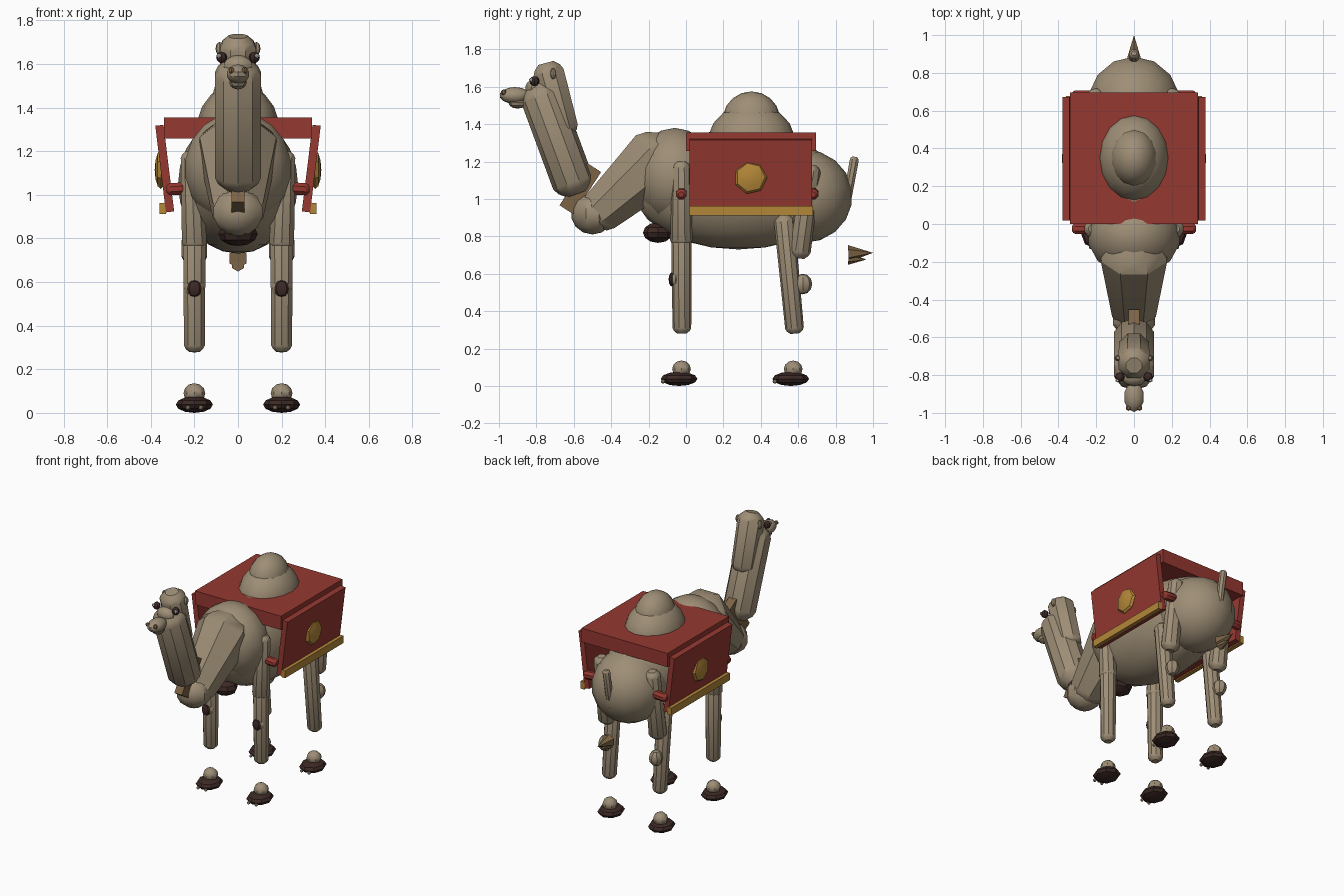
import bpy, bmesh, math
from mathutils import Vector, Matrix

if "Cube" in bpy.data.objects:
    bpy.data.objects.remove(bpy.data.objects["Cube"])


def mat(name, c):
    m = bpy.data.materials.new(name)
    m.diffuse_color = (*c, 1)
    m.use_nodes = True
    m.node_tree.nodes["Principled BSDF"].inputs["Base Color"].default_value = m.diffuse_color
    return m


FUR = mat("fur", (0.34, 0.27, 0.18))
RED = mat("red_cloth", (0.30, 0.04, 0.03))
GOLD = mat("gold_trim", (0.45, 0.24, 0.04))
DARK = mat("dark_hide", (0.045, 0.022, 0.018))
BROWN = mat("brown_hair", (0.20, 0.125, 0.06))
WHITE = mat("white", (0.8, 0.8, 0.78))


def finish(name, bm, m, angle=32):
    bmesh.ops.recalc_face_normals(bm, faces=bm.faces)
    me = bpy.data.meshes.new(name)
    bm.to_mesh(me)
    bm.free()
    me.materials.append(m)
    o = bpy.data.objects.new(name, me)
    bpy.context.collection.objects.link(o)
    bpy.ops.object.select_all(action='DESELECT')
    o.select_set(True)
    bpy.context.view_layer.objects.active = o
    bpy.ops.object.shade_smooth_by_angle(angle=math.radians(angle))
    return o


def ball(name, loc, rad, m=FUR, seg=14, rings=9, tilt=0):
    bm = bmesh.new()
    bmesh.ops.create_uvsphere(bm, u_segments=seg, v_segments=rings, radius=1)
    bm.transform(Matrix.Translation(loc) @ Matrix.Rotation(tilt, 4, 'X') @ Matrix.Diagonal((*rad, 1)))
    return finish(name, bm, m)


def box(name, loc, size, m, rot=0, axis='X'):
    bm = bmesh.new()
    bmesh.ops.create_cube(bm, size=1)
    bm.transform(Matrix.Translation(loc) @ Matrix.Rotation(rot, 4, axis) @ Matrix.Diagonal((*size, 1)))
    return finish(name, bm, m)


def limb(name, a, b, ra, rb, m=FUR, sides=10, cap=0.6):
    """Tapered tube from a to b with chamfered ends beyond each point."""
    a, b = Vector(a), Vector(b)
    d = (b - a).normalized()
    q = Vector((0, 0, 1)).rotation_difference(d)
    prof = [(a - d * ra * cap, ra * .5), (a - d * ra * cap * .5, ra * .85), (a, ra),
            (b, rb), (b + d * rb * cap * .5, rb * .85), (b + d * rb * cap, rb * .5)]
    bm = bmesh.new()
    rings = []
    for c, r in prof:
        rings.append([bm.verts.new(c + q @ Vector((r * math.cos(t), r * math.sin(t), 0)))
                      for t in (2 * math.pi * (i + .5) / sides for i in range(sides))])
    for u, v in zip(rings, rings[1:]):
        for i in range(sides):
            j = (i + 1) % sides
            bm.faces.new((u[i], u[j], v[j], v[i]))
    bm.faces.new(rings[0])
    bm.faces.new(rings[-1])
    return finish(name, bm, m)


def cone(name, base, tip, r, m, sides=8):
    base, tip = Vector(base), Vector(tip)
    d = tip - base
    bm = bmesh.new()
    bmesh.ops.create_cone(bm, cap_ends=True, segments=sides, radius1=r, radius2=0, depth=d.length)
    q = Vector((0, 0, 1)).rotation_difference(d).to_matrix().to_4x4()
    bm.transform(Matrix.Translation((base + tip) / 2) @ q)
    return finish(name, bm, m)


# Body masses
ball("body", (0, 0.28, 1.05), (0.275, 0.56, 0.32), seg=16, rings=12)
ball("rump", (0, 0.63, 1.015), (0.25, 0.26, 0.25))
ball("shoulders", (0, -0.06, 1.12), (0.25, 0.22, 0.26))
ball("hump_base", (0, 0.35, 1.30), (0.19, 0.235, 0.21), seg=16)
ball("hump_top", (0, 0.35, 1.42), (0.125, 0.155, 0.155))
ball("chest_pad", (0, -0.15, 0.82), (0.09, 0.08, 0.055), DARK, 8, 6)

# Neck, bending down and then up
limb("lower_neck", (0, -0.46, 0.93), (0, -0.15, 1.21), 0.125, 0.19, sides=8, cap=0.6)
ball("neck_bend", (0, -0.50, 0.92), (0.12, 0.115, 0.11), seg=10, rings=7)
limb("upper_neck", (0, -0.605, 1.09), (0, -0.775, 1.55), 0.112, 0.112, sides=10, cap=0.6)
box("throat_hair", (0, -0.565, 1.055), (0.06, 0.09, 0.27), BROWN, math.radians(-33))
cone("nape_hair", (0, -0.66, 1.42), (0, -0.605, 1.33), 0.03, BROWN)

# Head
limb("skull", (0, -0.655, 1.38), (0, -0.735, 1.675), 0.085, 0.09, sides=8)
ball("face", (0, -0.81, 1.59), (0.07, 0.05, 0.05), seg=10, rings=7)
ball("muzzle", (0, -0.915, 1.553), (0.055, 0.082, 0.045), seg=10, rings=7)
ball("chin", (0, -0.90, 1.515), (0.04, 0.05, 0.032), seg=8, rings=6)
for s in (-1, 1):
    ball("ear", (s * 0.085, -0.71, 1.67), (0.018, 0.016, 0.03), FUR, 8, 6)
    ball("eye", (s * 0.075, -0.81, 1.63), (0.025, 0.026, 0.026), DARK, 8, 6)
    ball("eye_glint", (s * 0.088, -0.828, 1.637), (0.011, 0.011, 0.011), WHITE, 6, 5)
    ball("nostril", (s * 0.03, -0.975, 1.57), (0.015, 0.015, 0.015), BROWN, 6, 5)

# Tail and its tuft
limb("tail", (0, 0.853, 0.95), (0, 0.9, 1.21), 0.024, 0.026, sides=8)
cone("tail_tuft_upper", (0, 0.868, 0.708), (0, 1.0, 0.712), 0.045, BROWN, 6)
cone("tail_tuft_lower", (0, 0.868, 0.68), (0, 0.965, 0.676), 0.032, BROWN, 6)

# Legs, knees and feet
for s in (-1, 1):
    x = s * 0.2
    limb("front_upper_leg", (s * 0.215, -0.025, 1.17), (x, -0.025, 0.78), 0.05, 0.06)
    limb("front_lower_leg", (x, -0.025, 0.86), (x, -0.022, 0.31), 0.055, 0.05)
    ball("front_knee", (x, -0.055, 0.57), (0.045, 0.028, 0.042), FUR, 8, 6)
    ball("front_knee_pad", (x, -0.075, 0.57), (0.034, 0.018, 0.038), DARK, 8, 6)
    limb("rear_upper_leg", (x, 0.665, 1.15), (x, 0.605, 0.72), 0.055, 0.062)
    limb("rear_lower_leg", (x, 0.525, 0.88), (x, 0.58, 0.31), 0.055, 0.05)
    ball("hock", (x, 0.625, 0.545), (0.045, 0.05, 0.055), FUR, 8, 6)
    for part, y in (("front", -0.037), ("rear", 0.56)):
        ball(part + "_ankle", (x, y + 0.013, 0.09), (0.05, 0.05, 0.046), FUR, 8, 6)
        ball(part + "_foot", (x, y, 0.038), (0.085, 0.098, 0.038), DARK, 8, 6)
        for t in (-1, 1):
            ball(part + "_toenail", (x + t * 0.03, y - 0.085, 0.024), (0.011, 0.012, 0.011), FUR, 6, 5)

# Saddle cloth: top slab, hanging side panels, trim, medallions, girth ends
box("saddle_top", (0, 0.348, 1.306), (0.68, 0.695, 0.098), RED)
for s in (-1, 1):
    box("saddle_side", (s * 0.336, 0.345, 1.12), (0.038, 0.655, 0.40), RED, s * math.radians(7), 'Y')
    box("saddle_trim", (s * 0.345, 0.348, 0.937), (0.03, 0.66, 0.052), GOLD)
    bm = bmesh.new()
    bmesh.ops.create_uvsphere(bm, u_segments=7, v_segments=6, radius=1)
    bm.transform(Matrix.Translation((s * 0.354, 0.345, 1.115)) @ Matrix.Rotation(math.pi / 2, 4, 'Y')
                 @ Matrix.Diagonal((0.09, 0.09, 0.028, 1)))
    finish("medallion", bm, GOLD)
    for y in (-0.025, 0.68):
        limb("girth_end", (s * 0.24, y, 1.03), (s * 0.31, y, 1.025), 0.03, 0.03, RED, 8)
